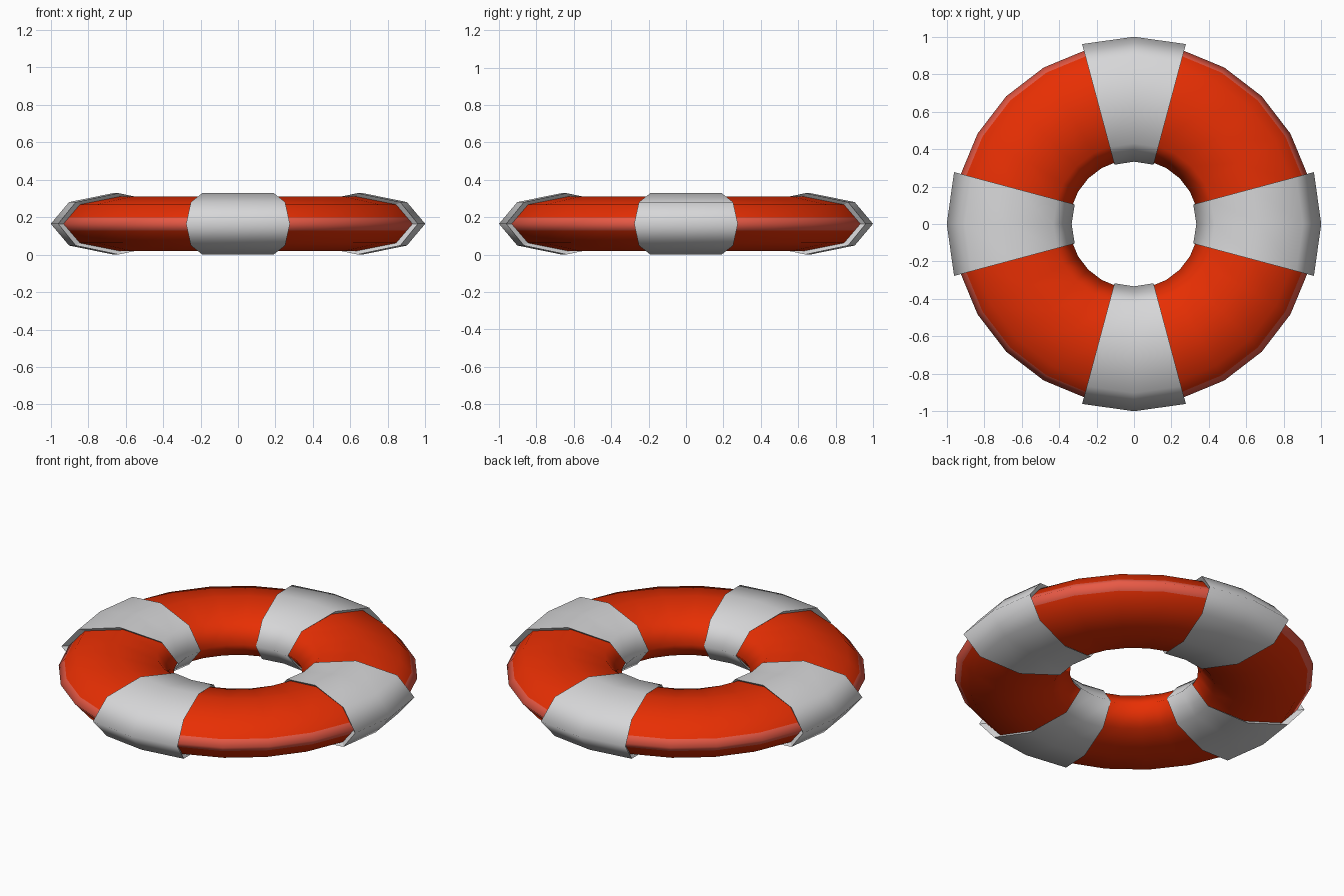
import bpy
import bmesh
from math import sin, cos, radians, tau
from mathutils import Vector

if "Cube" in bpy.data.objects:
    bpy.data.objects.remove(bpy.data.objects["Cube"])

SIDES = 8            # cross-section sides
Z = 0.165            # height of the ring's centre line
STEP = 15            # degrees per ring segment
BELT = 0.035         # half height of the paler belt round the rim


def material(name, rgb):
    m = bpy.data.materials.new(name)
    m.diffuse_color = (*rgb, 1)
    m.use_nodes = True
    m.node_tree.nodes["Principled BSDF"].inputs["Base Color"].default_value = m.diffuse_color
    return m


orange = material("orange_red", (0.80, 0.028, 0.001))
white = material("off_white", (0.68, 0.68, 0.69))
pale = material("pale_red", (0.80, 0.10, 0.06))


def section(bm, deg, centre, a, b, shift=0.0):
    """Elliptical cross-section at an angle, optionally slid along the tangent."""
    t = radians(deg)
    out, tan = Vector((cos(t), sin(t), 0)), Vector((-sin(t), cos(t), 0))
    loop = []
    for i in range(SIDES):
        p = i * tau / SIDES
        pos = out * (centre + a * cos(p)) + tan * shift
        pos.z = Z + b * sin(p)
        loop.append(bm.verts.new(pos))
    return loop


def bridge(bm, l0, l1, smooth=True):
    for i in range(SIDES):
        j = (i + 1) % SIDES
        f = bm.faces.new((l0[i], l1[i], l1[j], l0[j]))
        f.smooth = smooth


def finish(bm, name, *mats):
    bmesh.ops.recalc_face_normals(bm, faces=bm.faces)
    me = bpy.data.meshes.new(name)
    bm.to_mesh(me)
    bm.free()
    for m in mats:
        me.materials.append(m)
    ob = bpy.data.objects.new(name, me)
    bpy.context.collection.objects.link(ob)


def ring_section(bm, deg):
    return section(bm, deg, 0.655, 0.31, 0.145)


# Buoyancy ring, with a paler belt cut in round its outer edge
bm = bmesh.new()
loops = [ring_section(bm, k * STEP) for k in range(24)]
for k in range(24):
    bridge(bm, loops[k], loops[(k + 1) % 24])
for s in (-1, 1):
    outer = [f for f in bm.faces if f.calc_center_median().xy.length > 0.85]
    geom = outer + list({e for f in outer for e in f.edges}) + list({v for f in outer for v in f.verts})
    bmesh.ops.bisect_plane(bm, geom=geom, plane_co=(0, 0, Z + s * BELT), plane_no=(0, 0, 1))
for f in bm.faces:
    c = f.calc_center_median()
    f.material_index = int(c.xy.length > 0.8 and abs(c.z - Z) < BELT)
finish(bm, "buoyancy_ring", orange, pale)

# Four raised bands with sloping end walls that meet the ring
for n, name in enumerate(("right", "back", "left", "front")):
    bm = bmesh.new()
    c = n * 90
    base0, base1 = ring_section(bm, c - STEP), ring_section(bm, c + STEP)
    tops = [section(bm, c + s * STEP, 0.6665, 0.3335, 0.164, s * 0.019)
            for s in (-1, 0, 1)]
    bridge(bm, base0, tops[0], smooth=False)
    bridge(bm, tops[0], tops[1])
    bridge(bm, tops[1], tops[2])
    bridge(bm, tops[2], base1, smooth=False)
    finish(bm, "band_" + name, white)
